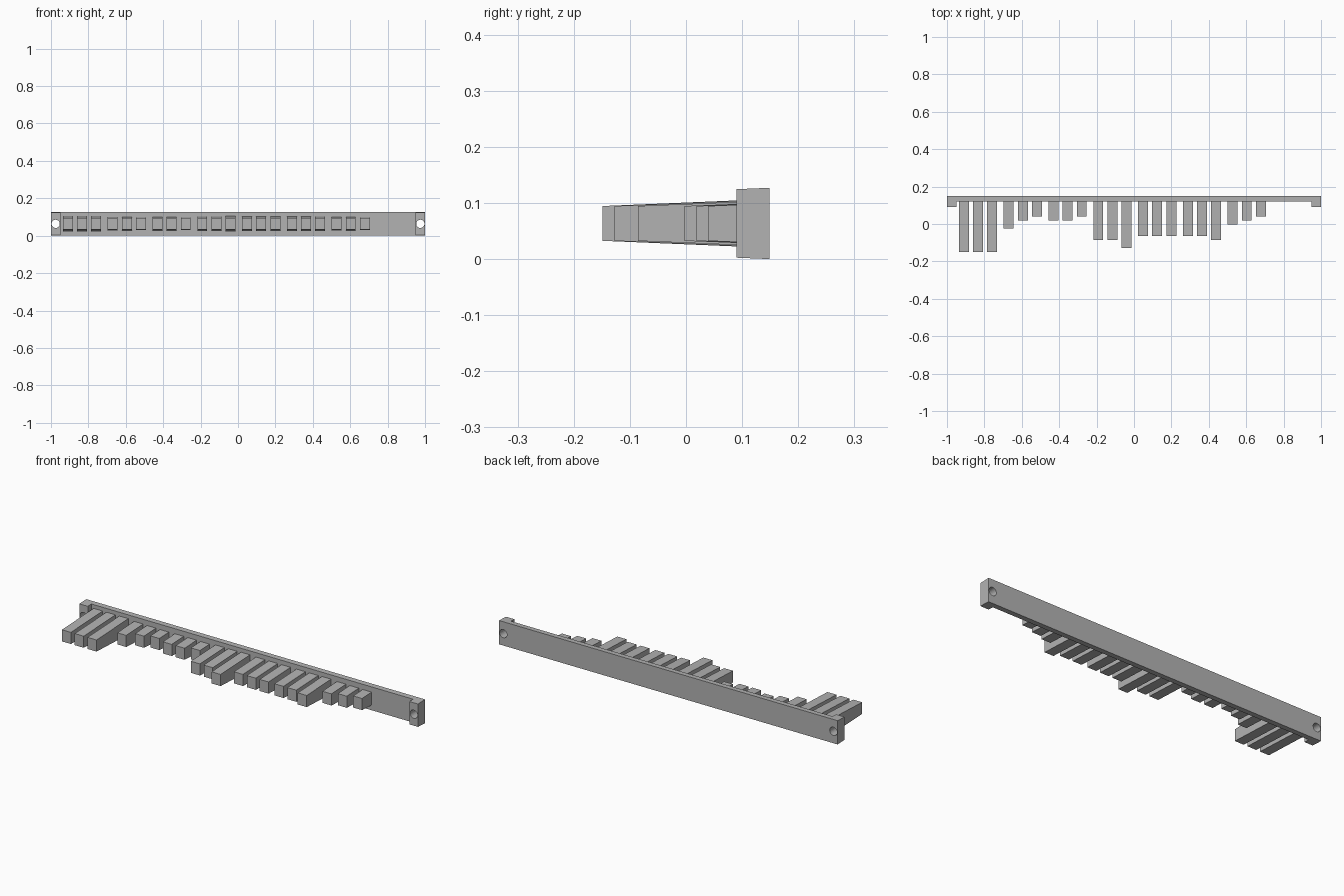
import bpy, bmesh, math

cube = bpy.data.objects.get("Cube")
if cube:
    bpy.data.objects.remove(cube, do_unlink=True)

MID_Z = 0.0635          # shared centre height
DRAFT = 0.042           # slope of all top and bottom faces
BACK, FRONT, END_FRONT = 0.149, 0.12, 0.09

grey = bpy.data.materials.new("plain_grey")
grey.use_nodes = True
grey.diffuse_color = (0.45, 0.45, 0.45, 1)
grey.node_tree.nodes["Principled BSDF"].inputs["Base Color"].default_value = grey.diffuse_color


def drafted_prism(name, outline, ref_y, ref_half):
    """Extrude an xy outline symmetrically in z, thinning towards the front."""
    bm = bmesh.new()
    rings = []
    for side in (-1, 1):
        rings.append([bm.verts.new((x, y, MID_Z + side * (ref_half + DRAFT * (y - ref_y))))
                      for x, y in outline])
    low, high = rings
    bm.faces.new(low[::-1])
    bm.faces.new(high)
    n = len(outline)
    for i in range(n):
        j = (i + 1) % n
        bm.faces.new((low[i], low[j], high[j], high[i]))
    bmesh.ops.recalc_face_normals(bm, faces=bm.faces)
    mesh = bpy.data.meshes.new(name)
    bm.to_mesh(mesh)
    bm.free()
    mesh.materials.append(grey)
    obj = bpy.data.objects.new(name, mesh)
    bpy.context.collection.objects.link(obj)
    return obj


# Long back rail with a thicker block at each end
rail = drafted_prism("rail", [(-1, END_FRONT), (-0.95, END_FRONT), (-0.95, FRONT), (0.95, FRONT),
                              (0.95, END_FRONT), (1, END_FRONT), (1, BACK), (-1, BACK)],
                     BACK, MID_Z)

# Screw hole through each end block
for x in (-0.975, 0.975):
    bpy.ops.mesh.primitive_cylinder_add(vertices=24, radius=0.022, depth=0.3,
                                        location=(x, FRONT, MID_Z),
                                        rotation=(math.pi / 2, 0, 0))
    cutter = bpy.context.object
    cutter.name = "hole_cutter"
    cutter.hide_render = True
    cutter.data.materials.append(grey)
    cut = rail.modifiers.new("hole", "BOOLEAN")
    cut.operation = "DIFFERENCE"
    cut.solver = "EXACT"
    cut.object = cutter
    bpy.context.view_layer.objects.active = rail
    bpy.ops.object.modifier_apply(modifier=cut.name)
    bpy.data.objects.remove(cutter, do_unlink=True)

# Projecting bars in groups of three, lengths in equal steps
steps = "999310110668555556210"
for i, step in enumerate(steps):
    x = -0.834 + 0.2395 * (i // 3) + 0.0758 * (i % 3 - 1)
    tip = 0.0395 - 0.0209 * int(step)
    w = 0.0265
    drafted_prism(f"bar_{i + 1}", [(x - w, tip), (x + w, tip),
                                   (x + w, FRONT + 0.004), (x - w, FRONT + 0.004)],
                  tip, 0.031)
